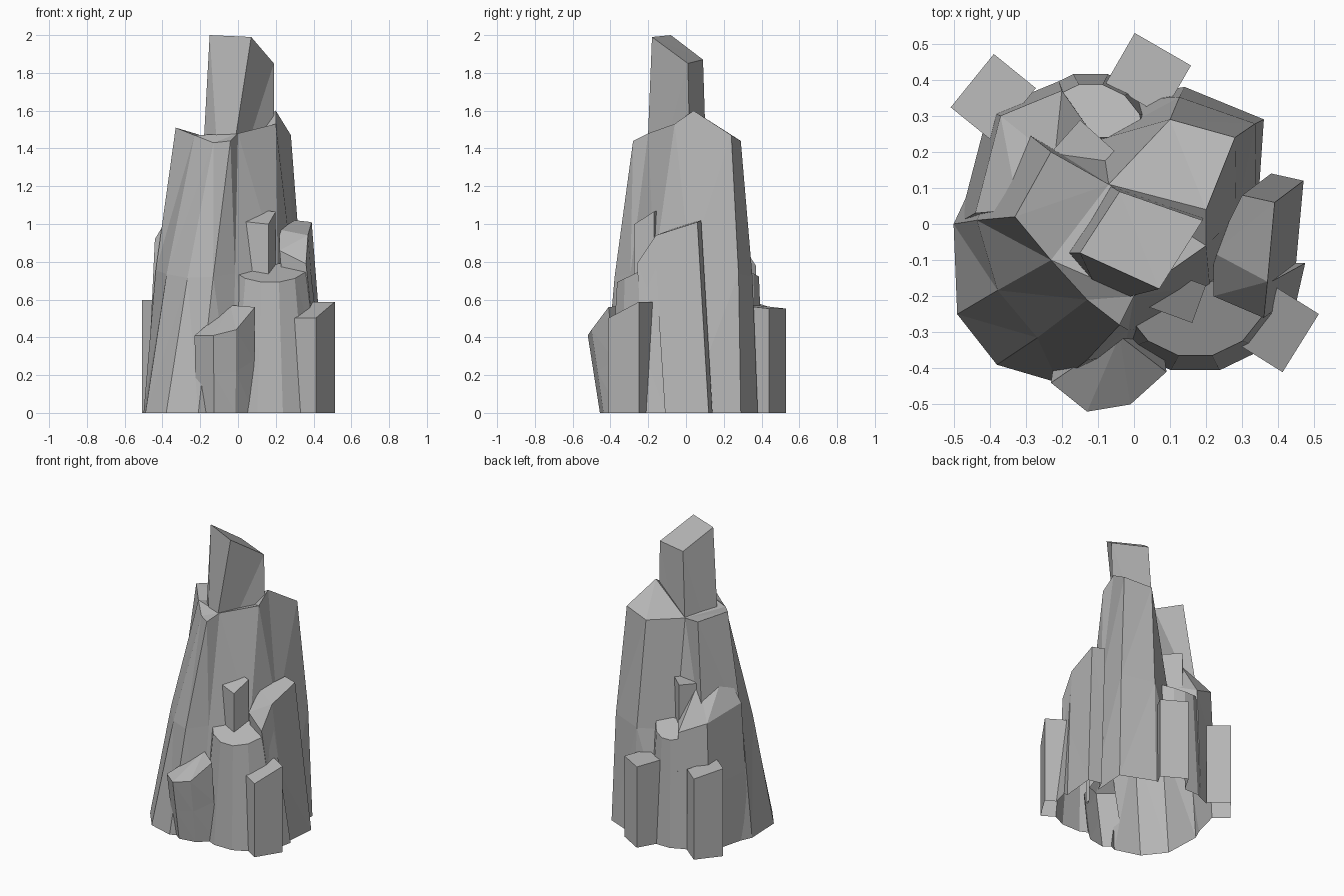
import bpy
import bmesh
from math import sin, cos, pi, radians
from mathutils import Vector, Matrix

default_cube = bpy.data.objects.get("Cube")
if default_cube:
    bpy.data.objects.remove(default_cube, do_unlink=True)

# Single stone colour
stone = bpy.data.materials.new("grey_stone")
stone.use_nodes = True
stone_colour = (0.47, 0.47, 0.47, 1)
stone.diffuse_color = stone_colour
for node in stone.node_tree.nodes:
    if node.type == 'BSDF_PRINCIPLED':
        node.inputs["Base Color"].default_value = stone_colour

ROOT_DEPTH = -0.1
parts = []


def column(name, top, base, bulge=1.0):
    """Closed rock column from a top ring (x, y, z) to a ground ring (x, y)."""
    upper_ring = [Vector(p) for p in top]
    ground = [Vector((x, y, 0)) for x, y in base]
    swell = Vector((bulge, bulge, 1))
    waist = [a.lerp(b, 0.5) * swell for a, b in zip(upper_ring, ground)]
    root = [p + Vector((0, 0, ROOT_DEPTH)) for p in ground]
    bm = bmesh.new()
    rings = [[bm.verts.new(p) for p in ring] for ring in (upper_ring, waist, ground, root)]
    for upper, lower in zip(rings, rings[1:]):
        for i in range(len(top)):
            bm.faces.new((upper[i - 1], lower[i - 1], lower[i], upper[i]))
    bm.faces.new(rings[0])
    bm.faces.new(reversed(rings[-1]))
    bmesh.ops.triangulate(bm, faces=bm.faces[:])
    bmesh.ops.recalc_face_normals(bm, faces=bm.faces[:])
    mesh = bpy.data.meshes.new(name)
    bm.to_mesh(mesh)
    bm.free()
    mesh.materials.append(stone)
    obj = bpy.data.objects.new(name, mesh)
    bpy.context.scene.collection.objects.link(obj)
    parts.append(obj)


def flared(name, top, spread=1.0, shift=(0, 0)):
    """Column whose ground ring is its top ring, widened and moved."""
    middle = sum((Vector(p).to_2d() for p in top), Vector((0, 0))) / len(top)
    base = [middle + (Vector(p).to_2d() - middle) * spread + Vector(shift) for p in top]
    column(name, top, base)


def post(name, centre, length, width, angle, height, slope=(0, 0)):
    """Upright rectangular post, turned by angle, with a slanted top."""
    turn = Matrix.Rotation(radians(angle), 2)
    top = []
    for a, b in ((-1, -1), (1, -1), (1, 1), (-1, 1)):
        local = Vector((a * length / 2, b * width / 2))
        x, y = Vector(centre) + turn @ local
        top.append((x, y, height + local.dot(Vector(slope))))
    flared(name, top)


def mound(name, centre, radius, facing, height, drop):
    """Half-round mound leaning on the body, sinking towards its rim."""
    top = []
    for i in range(8):
        sweep = pi * i / 7
        angle = radians(facing) - pi / 2 + sweep
        top.append((centre[0] + radius * cos(angle),
                    centre[1] + radius * sin(angle),
                    height - drop * sin(sweep)))
    flared(name, top, 1.45)


# Tall central body with a ridge and recess at the front and a notch at the back
column("rock_spire",
       [(-.33, .02, 1.51), (-.23, -.1, 1.47), (-.13, -.21, 1.43), (-.04, -.28, 1.44),
        (0, -.2, 1.48), (.2, -.06, 1.53), (.2, .04, 1.6), (.28, .24, 1.47),
        (.1, .29, 1.44), (-.07, .11, 1.43), (-.23, .2, 1.48)],
       [(-.5, 0), (-.49, -.25), (-.38, -.39), (-.21, -.44), (-.03, -.36), (.2, -.26),
        (.34, 0), (.36, .29), (.14, .38), (-.1, .34), (-.36, .3)], bulge=1.05)

# Slanted block at the summit, its front edge leaning sideways
column("summit_block",
       [(-.15, -.08, 2), (.07, -.18, 1.99), (.19, .01, 1.85), (-.04, .09, 1.87)],
       [(-.26, -.08), (-.24, -.26), (.2, .05), (-.14, .15)])

# Faceted shoulders on both sides
flared("right_shoulder",
       [(-.32, .04, 1.12), (-.44, .03, .92), (-.37, .3, .86),
        (-.2, .37, .78), (-.13, .27, .82), (-.22, .18, 1.06)], 1.15, (-.02, 0))
flared("left_block",
       [(.22, -.2, .86), (.36, -.26, .79), (.37, -.16, .94),
        (.39, .06, 1.01), (.3, .08, 1.02), (.22, -.08, .97)], 1, (.08, .06))

# Narrow pillars standing against the body
post("front_pillar", (.105, -.195), .11, .16, 70, 1.04, (.6, .1))
post("back_pillar", (-.13, .19), .12, .16, 48, 1.06)

# Rounded lower mounds
mound("front_mound", (.17, -.16), .21, -90, .79, .1)
mound("back_mound", (-.12, .24), .15, 90, .8, .08)

# Sloping ledge and squared posts around the foot
flared("front_ledge",
       [(-.23, -.44, .41), (-.13, -.52, .41), (-.01, -.5, .44),
        (.09, -.41, .56), (-.04, -.31, .57)], .95, (0, .06))
post("front_post", (.39, -.285), .19, .17, 58, .545, (.45, 0))
post("back_post", (.04, .415), .18, .16, -30, .56, (0, -.1))
post("corner_post", (-.39, .35), .19, .15, 51, .575, (-.25, 0))

# Merge every part into one continuous shell
body, *additions = parts
for other in bpy.context.view_layer.objects:
    other.select_set(other == body)
bpy.context.view_layer.objects.active = body
for part in additions:
    union = body.modifiers.new("merge_" + part.name, 'BOOLEAN')
    union.operation = 'UNION'
    union.solver = 'EXACT'
    union.object = part
    bpy.ops.object.modifier_apply(modifier=union.name)
    bpy.data.objects.remove(part, do_unlink=True)

# Trim the roots at ground level, leaving the underside open
bm = bmesh.new()
bm.from_mesh(body.data)
bmesh.ops.bisect_plane(bm, geom=bm.verts[:] + bm.edges[:] + bm.faces[:],
                       plane_co=(0, 0, 0), plane_no=(0, 0, 1), clear_inner=True)
bmesh.ops.remove_doubles(bm, verts=bm.verts[:], dist=0.0005)
bm.to_mesh(body.data)
bm.free()

bpy.ops.object.shade_smooth_by_angle(angle=radians(35))
